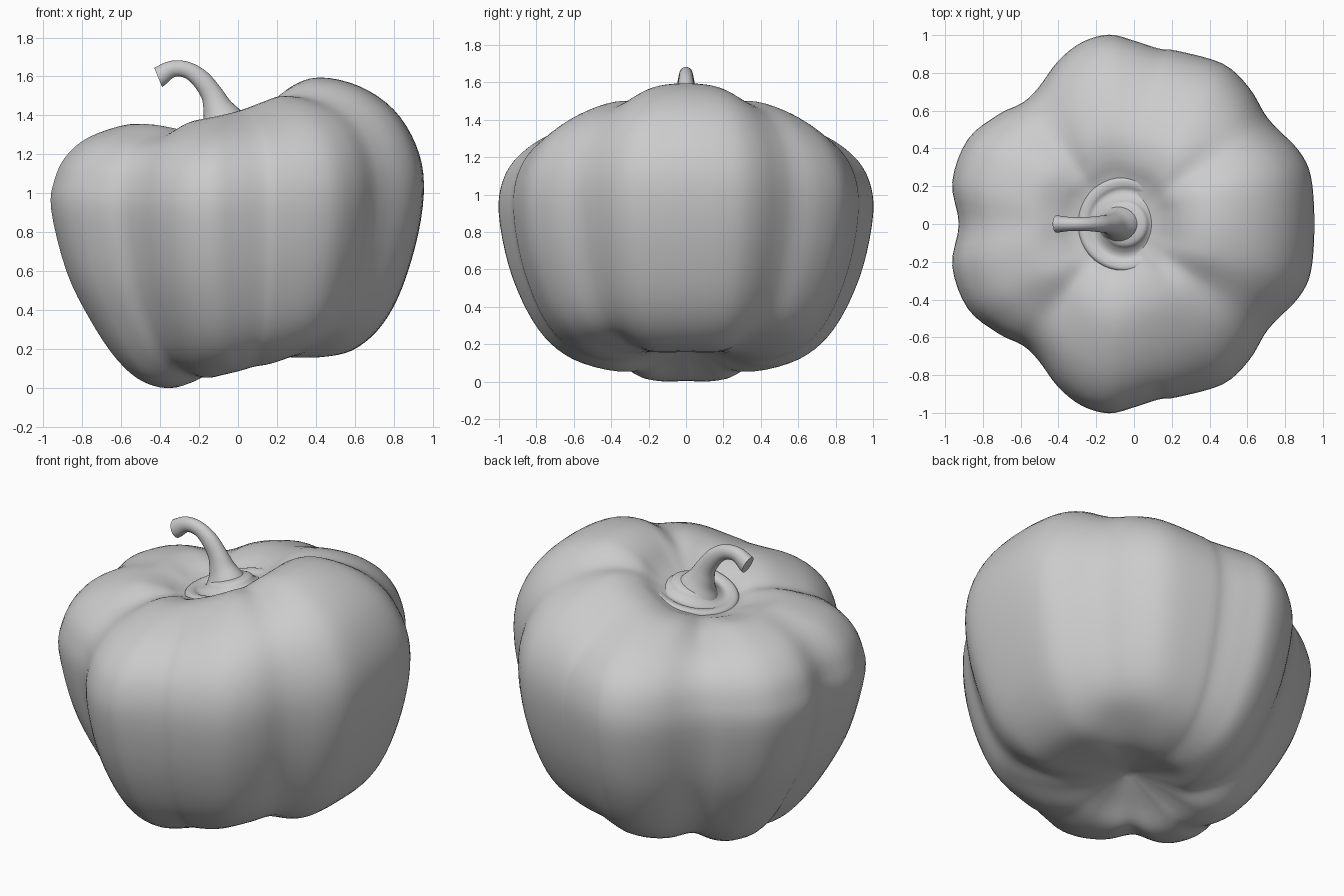
import bpy, bmesh, math

if "Cube" in bpy.data.objects:
    bpy.data.objects.remove(bpy.data.objects["Cube"])


def catmull(pts, steps, closed=False):
    """Smooth curve through tuples of any size."""
    n = len(pts)
    out = []
    for i in range(n if closed else n - 1):
        if closed:
            p = [pts[(i + k) % n] for k in (-1, 0, 1, 2)]
        else:
            p = [pts[min(max(i + k, 0), n - 1)] for k in (-1, 0, 1, 2)]
        for s in range(steps):
            t = s / steps
            out.append(tuple(
                0.5 * (2 * b + (c - a) * t + (2 * a - 5 * b + 4 * c - d) * t * t
                       + (3 * b - a - 3 * c + d) * t ** 3)
                for a, b, c, d in zip(*p)))
    if not closed:
        out.append(tuple(pts[-1]))
    return out


def skin(name, rings):
    """Join equal closed rings with quads into a smooth object."""
    bm = bmesh.new()
    rows = [[bm.verts.new(p) for p in r] for r in rings]
    for a, b in zip(rows, rows[1:]):
        for j in range(len(a)):
            k = (j + 1) % len(a)
            bm.faces.new((a[j], a[k], b[k], b[j]))
    bmesh.ops.remove_doubles(bm, verts=bm.verts, dist=0.0002)
    bmesh.ops.recalc_face_normals(bm, faces=bm.faces)
    me = bpy.data.meshes.new(name)
    bm.to_mesh(me)
    bm.free()
    ob = bpy.data.objects.new(name, me)
    bpy.context.collection.objects.link(ob)
    bpy.ops.object.select_all(action='DESELECT')
    ob.select_set(True)
    bpy.context.view_layer.objects.active = ob
    bpy.ops.object.shade_smooth_by_angle(angle=math.radians(50))
    return ob


# Lobed outline seen from above: (angle, radius) for the back half, then mirrored
half = [(0, .955), (15, .97), (24, .955), (34, .91), (40, .905), (50, .945), (61, .97),
        (76, .945), (82, .938), (90, .97), (97.5, 1.01), (106, 1.0), (115, .95),
        (125, .88), (132.5, .87), (141, .92), (153, .985), (167, .985), (180, .925)]
polar = half + [(360 - a, r) for a, r in reversed(half[1:-1])]
outline = catmull([(r * math.cos(math.radians(a)), r * math.sin(math.radians(a)))
                   for a, r in polar], 4, True)

# Side profiles (radius factor, height) from bottom dimple to top dimple
right = [(0, .2), (.25, .16), (.48, .165), (.63, .21), (.77, .33), (.88, .52), (.97, .8),
         (1, 1.05), (.96, 1.25), (.85, 1.43), (.68, 1.55), (.48, 1.595), (.33, 1.54),
         (.2, 1.415), (0, 1.31)]
front = [(0, .2), (.22, .14), (.4, .09), (.58, .12), (.73, .215), (.85, .38), (.95, .63),
         (1, .91), (.975, 1.09), (.89, 1.22), (.74, 1.325), (.52, 1.405), (.36, 1.4),
         (.22, 1.345), (0, 1.31)]
left = [(0, .2), (.2, .09), (.36, 0), (.52, .025), (.66, .145), (.8, .355), (.92, .6),
        (1, .92), (.98, 1.07), (.915, 1.19), (.78, 1.29), (.55, 1.355), (.4, 1.34),
        (.25, 1.3), (0, 1.31)]
STEPS = 4
profiles = list(zip(*(catmull(p, STEPS) for p in (right, front, left))))


def groove(deg, shallow):
    """Depth of the valleys between lobes: deep ones and shallow ones."""
    g = 0
    for centre, width, depth in ((38, 11, 1), (132, 11, 1), (81, 9, shallow), (180, 9, shallow)):
        g += depth * math.exp(-((abs(deg) - centre) / width) ** 2)
    return g


# Body
rings = []
for i, (pr, pf, pl) in enumerate(profiles):
    u = i / STEPS
    low = .035 * math.exp(-((u - 2.8) / 1.2) ** 2)
    high = -.04 * math.exp(-((u - 11) / 1.4) ** 2)
    centre = .04 if u < 7 else -.08
    ring = []
    for x, y in outline:
        th = math.atan2(y, x)
        deg = abs(math.degrees(th))
        c = math.cos(th)
        f, z = (b + c * (a - d) / 2 + c * c * ((a + d) / 2 - b)
                for a, b, d in zip(pr, pf, pl))
        z += high * groove(deg, .05)
        z += low * (groove(deg, .3) + .9 * math.exp(-((deg - 54) / 13) ** 2))
        # The lobes fade into a circle towards the dimples
        w = min(1, max(0, f / .6)) ** .7
        k = f * (w + (1 - w) * .94 / math.hypot(x, y))
        ring.append((x * k + centre * (1 - f), y * k, z))
    rings.append(ring)
skin("pepper_body", rings)

# Calyx: tilted rippled disc under the stem
disc = catmull([(.25, -.05), (.25, -.008), (.235, .01), (.205, .008), (.18, -.004),
                (.155, 0), (.13, .018), (.1, .045), (0, .06)], 4)
rings = []
for r, h in disc:
    ring = []
    for j in range(64):
        a = 2 * math.pi * j / 64
        x = r * math.cos(a)
        ring.append((x - .05, r * math.sin(a), 1.355 + h + .23 * x))
    rings.append(ring)
skin("calyx", rings)

# Stem: flared, hooked sweep in the xz plane (x, z, radius)
path = catmull([(-.07, 1.34, .135), (-.085, 1.39, .105), (-.105, 1.44, .077),
                (-.135, 1.51, .057), (-.19, 1.585, .049), (-.26, 1.633, .042),
                (-.34, 1.638, .043), (-.41, 1.595, .053)], 5)
rings = []
for i, (x, z, r) in enumerate(path):
    a, b = path[max(i - 1, 0)], path[min(i + 1, len(path) - 1)]
    tx, tz = b[0] - a[0], b[1] - a[1]
    if i == len(path) - 1:
        tx, tz = -.92, -.38
    d = math.hypot(tx, tz)
    nx, nz = tz / d, -tx / d
    ring = []
    for j in range(32):
        t = 2 * math.pi * j / 32
        ring.append((x + nx * r * math.cos(t), .87 * r * math.sin(t),
                     z + nz * r * math.cos(t)))
    rings.append(ring)
rings.append([(path[-1][0], 0, path[-1][1])] * 32)
skin("stem", rings)
